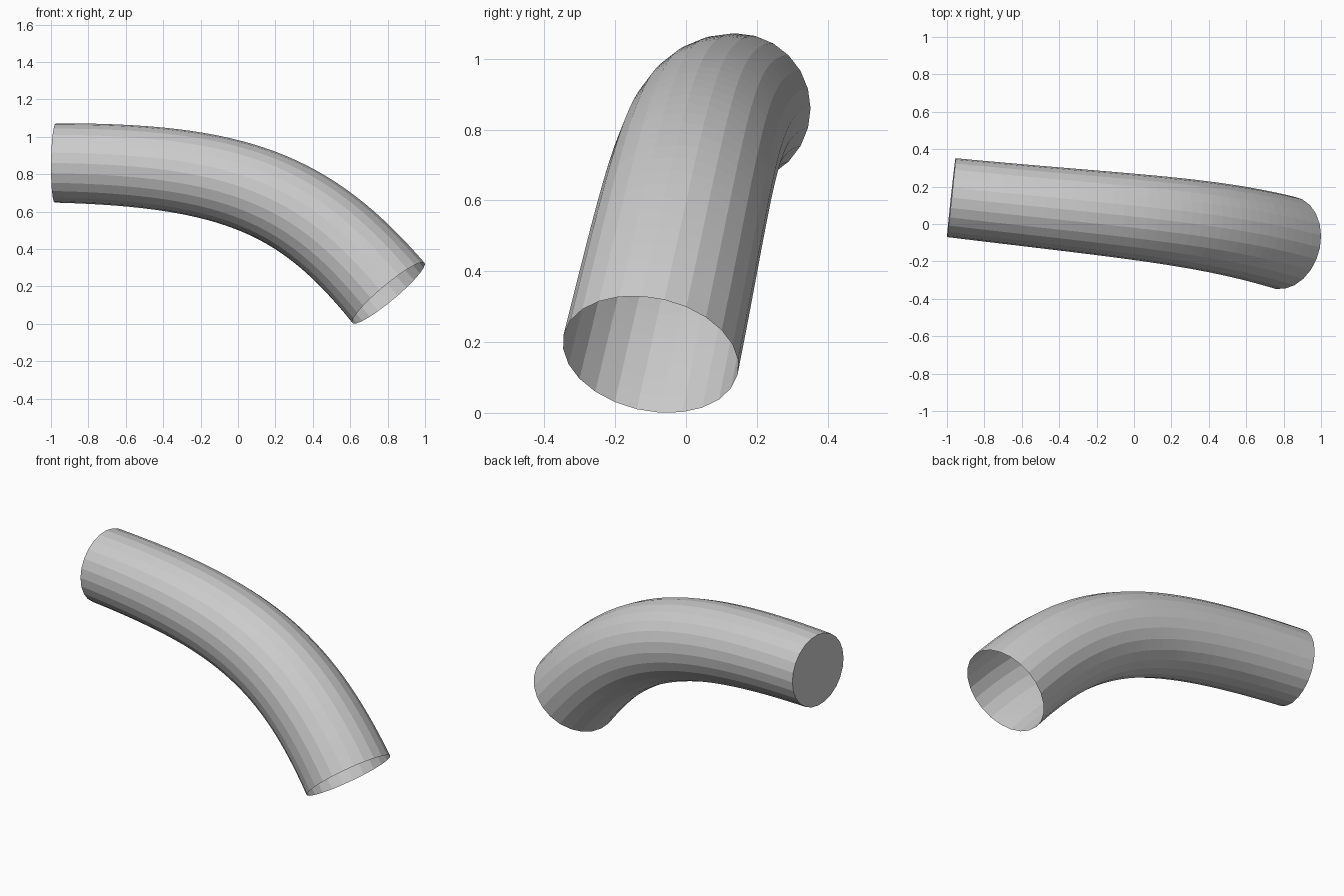
import bpy, bmesh, math
from mathutils import Vector

if "Cube" in bpy.data.objects:
    bpy.data.objects.remove(bpy.data.objects["Cube"])

SIDES, STEPS = 24, 32
R0, R1 = 0.212, 0.252

# Centreline: one cubic curve from the capped end to the open end
t0 = Vector((0.994, -0.107, -0.012)).normalized()
t1 = Vector((0.632, -0.17, -0.755)).normalized()
p0 = Vector((-0.977, 0.141, 0.86))
p3 = Vector((0.805, -0.1, 0.165))
p1 = p0 + t0 * 0.97
p2 = p3 - t1 * 0.70


def centre(t):
    s = 1 - t
    return p0 * s**3 + p1 * 3 * s * s * t + p2 * 3 * s * t * t + p3 * t**3


def tangent(t):
    s = 1 - t
    return ((p1 - p0) * s * s + (p2 - p1) * 2 * s * t + (p3 - p2) * t * t).normalized()


# Sweep a growing ring along the centreline
bm = bmesh.new()
rings = []
side = t0.cross(Vector((0, 0, 1))).normalized()
for i in range(STEPS + 1):
    t = i / STEPS
    d = tangent(t)
    side = (side - d * side.dot(d)).normalized()
    up = side.cross(d)
    r = R0 + (R1 - R0) * t
    rings.append([bm.verts.new(centre(t) + r * (side * math.cos(a) + up * math.sin(a)))
                  for a in (2 * math.pi * k / SIDES for k in range(SIDES))])

for a, b in zip(rings, rings[1:]):
    for k in range(SIDES):
        n = (k + 1) % SIDES
        bm.faces.new((a[k], a[n], b[n], b[k]))

# Flat cap on the narrow end, the wide end stays open
bm.faces.new(rings[0])
bmesh.ops.recalc_face_normals(bm, faces=bm.faces)

mesh = bpy.data.meshes.new("curved_tube")
bm.to_mesh(mesh)
bm.free()
tube = bpy.data.objects.new("curved_tube", mesh)
bpy.context.collection.objects.link(tube)
